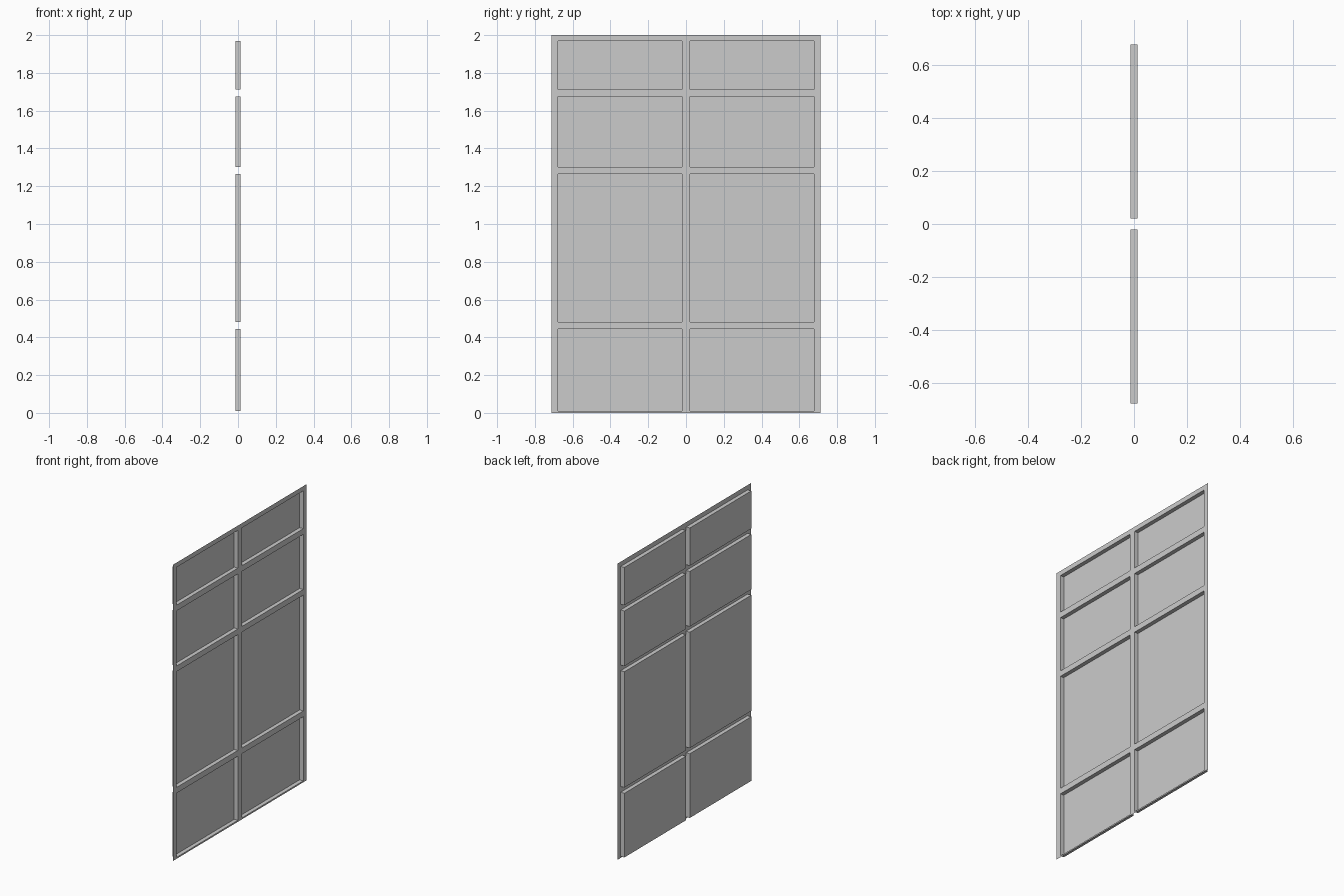
import bpy, bmesh

if "Cube" in bpy.data.objects:
    bpy.data.objects.remove(bpy.data.objects["Cube"])

HALF_DEPTH = 0.0135
ys = [-0.713, -0.677, -0.021, 0.021, 0.677, 0.713]
zs = [0.0, 0.01, 0.443, 0.482, 1.264, 1.302, 1.674, 1.713, 1.968, 2.0]

bm = bmesh.new()

# Thin frame sheet laid out as a grid of strips and panel cells
grid = [[bm.verts.new((HALF_DEPTH, y, z)) for z in zs] for y in ys]
panels = []
for i in range(len(ys) - 1):
    for j in range(len(zs) - 1):
        f = bm.faces.new((grid[i][j], grid[i + 1][j], grid[i + 1][j + 1], grid[i][j + 1]))
        if i % 2 and j % 2:
            panels.append(f)

# Press every panel through towards -x, leaving a recess on the +x side
pressed = bmesh.ops.extrude_discrete_faces(bm, faces=panels)["faces"]
floors = []
for f in pressed:
    # connect the pressed panel to the frame with side walls
    rim = list(f.verts)
    floor = [bm.verts.new((-HALF_DEPTH, v.co.y, v.co.z)) for v in rim]
    bm.faces.new(floor)
    for k in range(4):
        n = (k + 1) % 4
        bm.faces.new((rim[k], rim[n], floor[n], floor[k]))
bmesh.ops.delete(bm, geom=pressed, context='FACES_ONLY')
bmesh.ops.remove_doubles(bm, verts=bm.verts, dist=1e-5)

# Remove any cover left over a recess and make the facing consistent
covers = [f for f in bm.faces if all(abs(v.co.x - HALF_DEPTH) < 1e-5 for v in f.verts)
          and any(abs(f.calc_center_median().y - (ys[i] + ys[i + 1]) / 2) < 1e-4 for i in (1, 3))
          and any(abs(f.calc_center_median().z - (zs[j] + zs[j + 1]) / 2) < 1e-4 for j in (1, 3, 5, 7))]
bmesh.ops.delete(bm, geom=covers, context='FACES_ONLY')
bmesh.ops.recalc_face_normals(bm, faces=bm.faces)

mesh = bpy.data.meshes.new("pressed_panel_sheet")
bm.to_mesh(mesh)
bm.free()
sheet = bpy.data.objects.new("pressed_panel_sheet", mesh)
bpy.context.collection.objects.link(sheet)
